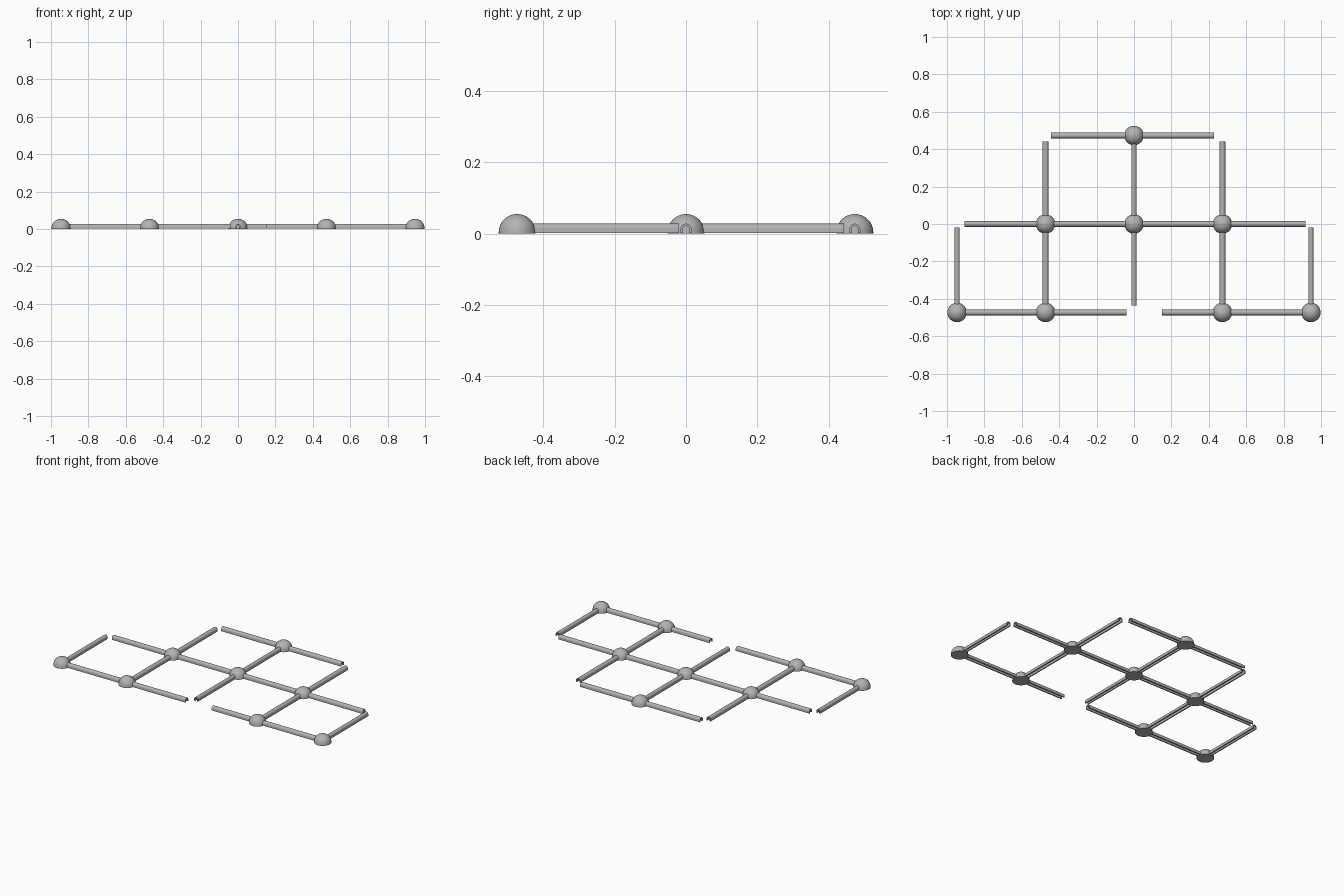
import bpy, bmesh, math
from mathutils import Matrix

cube = bpy.data.objects.get("Cube")
if cube:
    bpy.data.objects.remove(cube, do_unlink=True)

grey = bpy.data.materials.new("plain grey")
grey.use_nodes = True
colour = (0.45, 0.45, 0.45, 1)
grey.diffuse_color = colour
grey.node_tree.nodes["Principled BSDF"].inputs["Base Color"].default_value = colour

STEP = 0.473      # spacing of the lattice
RADIUS = 0.052    # dome radius
WALL = 0.007


def finish(bm, name):
    bmesh.ops.recalc_face_normals(bm, faces=bm.faces)
    mesh = bpy.data.meshes.new(name)
    bm.to_mesh(mesh)
    bm.free()
    obj = bpy.data.objects.new(name, mesh)
    bpy.context.collection.objects.link(obj)
    mesh.materials.append(grey)
    bpy.ops.object.select_all(action='DESELECT')
    obj.select_set(True)
    bpy.context.view_layer.objects.active = obj
    bpy.ops.object.shade_smooth_by_angle(angle=math.radians(40))
    return obj


def arch(half, top, base):
    """Outline of an upright wall pair joined by a round top."""
    pts = [(half, base)]
    for i in range(13):
        a = math.pi * i / 12
        pts.append((half * math.cos(a), top - half + half * math.sin(a)))
    return pts + [(-half, base)]


def bar(name, axis, across, start, end, width):
    """Arched channel, open underneath, along x or y."""
    half, top, base = width / 2, 0.028, 0.002
    outline = arch(half, top, base) + arch(half - WALL, top - WALL, base)[::-1]
    bm = bmesh.new()
    rings = []
    for t in (start, end):
        rings.append([bm.verts.new((t, across + s, z) if axis == 'x' else (across + s, t, z))
                      for s, z in outline])
    n = len(outline)
    for i in range(n):
        j = (i + 1) % n
        bm.faces.new((rings[0][i], rings[0][j], rings[1][j], rings[1][i]))
    # end caps, as quads between the outer and inner arch
    for ring in rings:
        for i in range(n // 2 - 1):
            bm.faces.new((ring[i], ring[i + 1], ring[n - 2 - i], ring[n - 1 - i]))
    finish(bm, name)


def dome(name, x, y):
    """Hollow half ball, open underneath, on a short straight rim."""
    bm = bmesh.new()
    rim = 0.003
    for r in (RADIUS, RADIUS - WALL):
        bmesh.ops.create_uvsphere(bm, u_segments=32, v_segments=16, radius=r)
    bmesh.ops.delete(bm, geom=[v for v in bm.verts if v.co.z < -0.0001], context='VERTS')
    edges = [e for e in bm.edges if e.is_boundary]
    bmesh.ops.bridge_loops(bm, edges=edges)
    for v in bm.verts:
        if abs(v.co.z) < 0.0001:
            v.co.z = -rim
    bmesh.ops.transform(bm, matrix=Matrix.Translation((x, y, rim)), verts=bm.verts)
    finish(bm, name)


# Domes at the lattice joints
joints = {"front_left_corner": (2, -1), "front_right_corner": (-2, -1),
          "front_left": (1, -1), "front_right": (-1, -1),
          "middle_left": (1, 0), "middle_right": (-1, 0),
          "centre": (0, 0), "back": (0, 1)}
for name, (i, j) in joints.items():
    dome(name + "_dome", i * STEP, j * STEP)

# Bars running sideways
bar("back_bar", 'x', STEP, -0.443, 0.427, 0.031)
bar("middle_bar", 'x', 0, -0.905, 0.916, 0.03)
bar("front_right_bar", 'x', -STEP, -2 * STEP, -0.04, 0.031)
bar("front_left_bar", 'x', -STEP, 0.15, 2 * STEP, 0.031)

# Bars running front to back
bar("centre_cross_bar", 'y', 0, -0.435, STEP, 0.027)
for side, s in (("left", 1), ("right", -1)):
    bar(side + "_cross_bar", 'y', s * STEP, -STEP, 0.442, 0.031)
    bar(side + "_outer_bar", 'y', s * 2 * STEP, -STEP, -0.02, 0.027)
